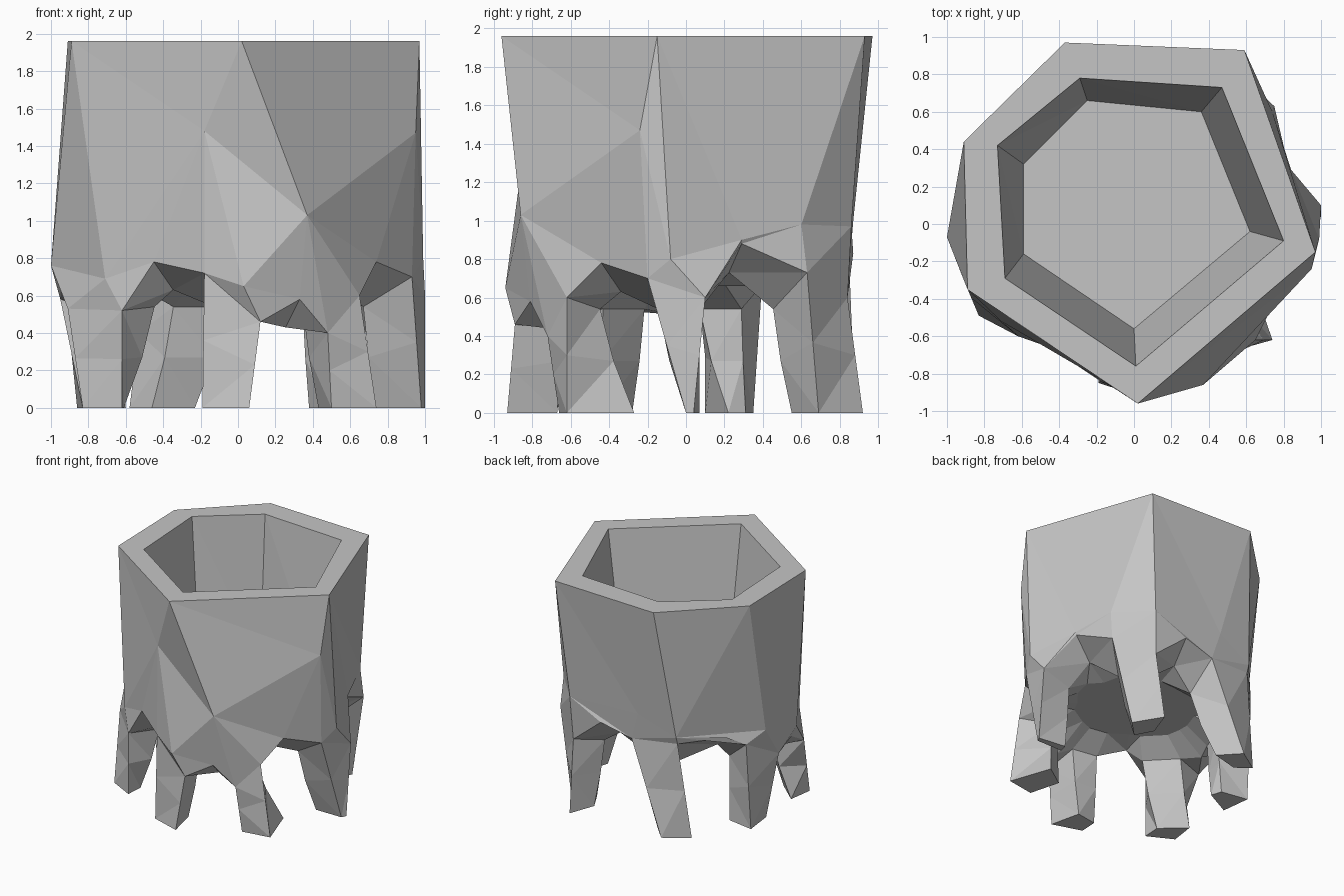
import bpy
import bmesh
import math
from mathutils import Vector

default_cube = bpy.data.objects.get("Cube")
if default_cube:
    bpy.data.objects.remove(default_cube, do_unlink=True)

# One flat grey for the whole stump
grey = bpy.data.materials.new("stump_grey")
grey.use_nodes = True
colour = (0.56, 0.56, 0.56, 1)
grey.diffuse_color = colour
grey.node_tree.nodes["Principled BSDF"].inputs["Base Color"].default_value = colour

RIM_Z = 1.96
FLOOR_Z = 0.77
UNDER_Z = 0.66

# Corners of the hexagonal rim, its inner lip and the hollow's floor,
# counterclockwise from the front
rim_outline = [(.02, -.96), (.97, -.15), (.59, .93),
               (-.37, .97), (-.91, .44), (-.89, -.35)]
lip_outline = [(.01, -.76), (.8, -.09), (.47, .73),
               (-.29, .78), (-.73, .42), (-.69, -.29)]
floor_outline = [(0, -.56), (.62, -.04), (.36, .6),
                 (-.25, .66), (-.59, .32), (-.59, -.16)]

# Knots where the bark facets meet between the rim and the roots
bark_knots = [(-.18, -.83, 1.48), (.03, -.94, .65), (.37, -.86, 1.03),
              (.95, -.24, 1.47), (.99, -.08, .8), (.84, .29, .9), (.74, .6, .98),
              (.5, .86, .97), (-.15, .87, 1), (-.48, .82, .86),
              (-.93, .25, .83), (-1, -.07, .76), (-.71, -.52, .69)]

# Each root: its two outer hips, its foot, then the arch peak that follows it
roots = [
    [(-.18, -.84, .72), (.12, -.89, .46),
     [(-.19, -.85), (.06, -.93), (0, -.67), (-.18, -.7)], (.33, -.81, .58)],
    [(.48, -.72, .4), (.65, -.62, .6),
     [(.5, -.66), (.74, -.62), (.62, -.27), (.43, -.4)], (.74, -.44, .78)],
    [(.93, -.2, .7), (1, .1, .6),
     [(.98, 0), (1, .04), (.76, .07), (.74, 0)], (.83, .29, .88)],
    [(.75, .63, .73), (.48, .84, .6),
     [(.6, .69), (.46, .92), (.38, .7), (.46, .55)], (.2, .87, .83)],
    [(-.08, .85, .76), (-.48, .8, .8),
     [(-.38, .88), (-.58, .75), (-.46, .66), (-.23, .72)], (-.75, .52, .82)],
    [(-.85, .4, .74), (-.95, .1, .58),
     [(-.86, .35), (-.83, .1), (-.6, .22), (-.63, .31)], (-.95, -.07, .66)],
    [(-.91, -.3, .53), (-.62, -.6, .52),
     [(-.83, -.49), (-.62, -.6), (-.61, -.45), (-.8, -.28)], (-.45, -.66, .78)],
]


def angle(vert):
    """Direction around the trunk axis, counted from just before the left root."""
    return (math.atan2(vert.co.y, vert.co.x) + math.radians(15)) % math.tau


def add_loop(bm, points):
    return [bm.verts.new(p) for p in points]


def bridge(bm, lower, upper):
    """Join two loops that have the same number of corners."""
    count = len(lower)
    for i in range(count):
        j = (i + 1) % count
        bm.faces.new((lower[i], lower[j], upper[j], upper[i]))


def zip_loops(bm, lower, upper):
    """Join two loops of different length with triangles, walking by angle."""
    lower = sorted(lower, key=angle)
    upper = sorted(upper, key=angle)
    i = j = 0

    def next_angle(loop, k):
        if k >= len(loop):
            return math.inf
        return angle(loop[k + 1]) if k + 1 < len(loop) else angle(loop[0]) + math.tau

    while i < len(lower) or j < len(upper):
        low = lower[i % len(lower)]
        high = upper[j % len(upper)]
        if next_angle(lower, i) <= next_angle(upper, j):
            i += 1
            bm.faces.new((low, lower[i % len(lower)], high))
        else:
            j += 1
            bm.faces.new((low, upper[j % len(upper)], high))


def finish(bm, name):
    """Turn a bmesh into a flat-shaded object."""
    bmesh.ops.triangulate(bm, faces=[f for f in bm.faces if len(f.verts) > 3])
    bmesh.ops.recalc_face_normals(bm, faces=bm.faces)
    mesh = bpy.data.meshes.new(name)
    bm.to_mesh(mesh)
    bm.free()
    mesh.materials.append(grey)
    obj = bpy.data.objects.new(name, mesh)
    bpy.context.scene.collection.objects.link(obj)


def raised(outline, height):
    return [(x, y, height) for x, y in outline]


def inward(point, scale, height):
    """Matching point closer to the trunk axis, at the given height."""
    return Vector((point[0] * scale, point[1] * scale, height))


def inner_hip(hip):
    return inward(hip, .72, .54)


# Trunk: bark wall, rim and tapered hollow
bm = bmesh.new()
rim = add_loop(bm, raised(rim_outline, RIM_Z))
lip = add_loop(bm, raised(lip_outline, RIM_Z))
floor = add_loop(bm, raised(floor_outline, FLOOR_Z))
bridge(bm, rim, lip)
bridge(bm, lip, floor)
bm.faces.new(floor)
knots = add_loop(bm, bark_knots)
zip_loops(bm, knots, rim)

# Lower edge of the bark, the sloping arches behind it and the flat underside
edge, arches, under = [], [], []
for left, right, foot, peak in roots:
    edge += add_loop(bm, (left, right, peak))
    arches += add_loop(bm, (inner_hip(left), inner_hip(right),
                            inward(peak, .77, peak[2] - .15)))
    under += add_loop(bm, [inward(p, .52, UNDER_Z) for p in (left, right, peak)])
zip_loops(bm, edge, knots)
bridge(bm, arches, edge)
bridge(bm, under, arches)
bm.faces.new(under)

# Turn the front crease so that it runs across between the two front knots
crease = bm.edges.get((rim[0], knots[1]))
if crease:
    bmesh.ops.rotate_edges(bm, edges=[crease], use_ccw=False)
finish(bm, "trunk")

# Roots: legs with a thick inner knee, tapering to the ground
for number, (left, right, foot, peak) in enumerate(roots, 1):
    bm = bmesh.new()
    hip_points = [Vector(left), Vector(right), inner_hip(right), inner_hip(left)]
    foot_points = [Vector(p) for p in raised(foot, 0)]
    bends = (.5, .5, .4, .4)
    knee_points = [h.lerp(f, bend) for h, f, bend in zip(hip_points, foot_points, bends)]
    hip = add_loop(bm, hip_points)
    knee = add_loop(bm, knee_points)
    for inner in knee[2:]:
        inner.co.z = .27
    sole = add_loop(bm, foot_points)
    bridge(bm, sole, knee)
    bridge(bm, knee, hip)
    bm.faces.new(sole)
    bm.faces.new(hip)
    finish(bm, f"root_{number}")
